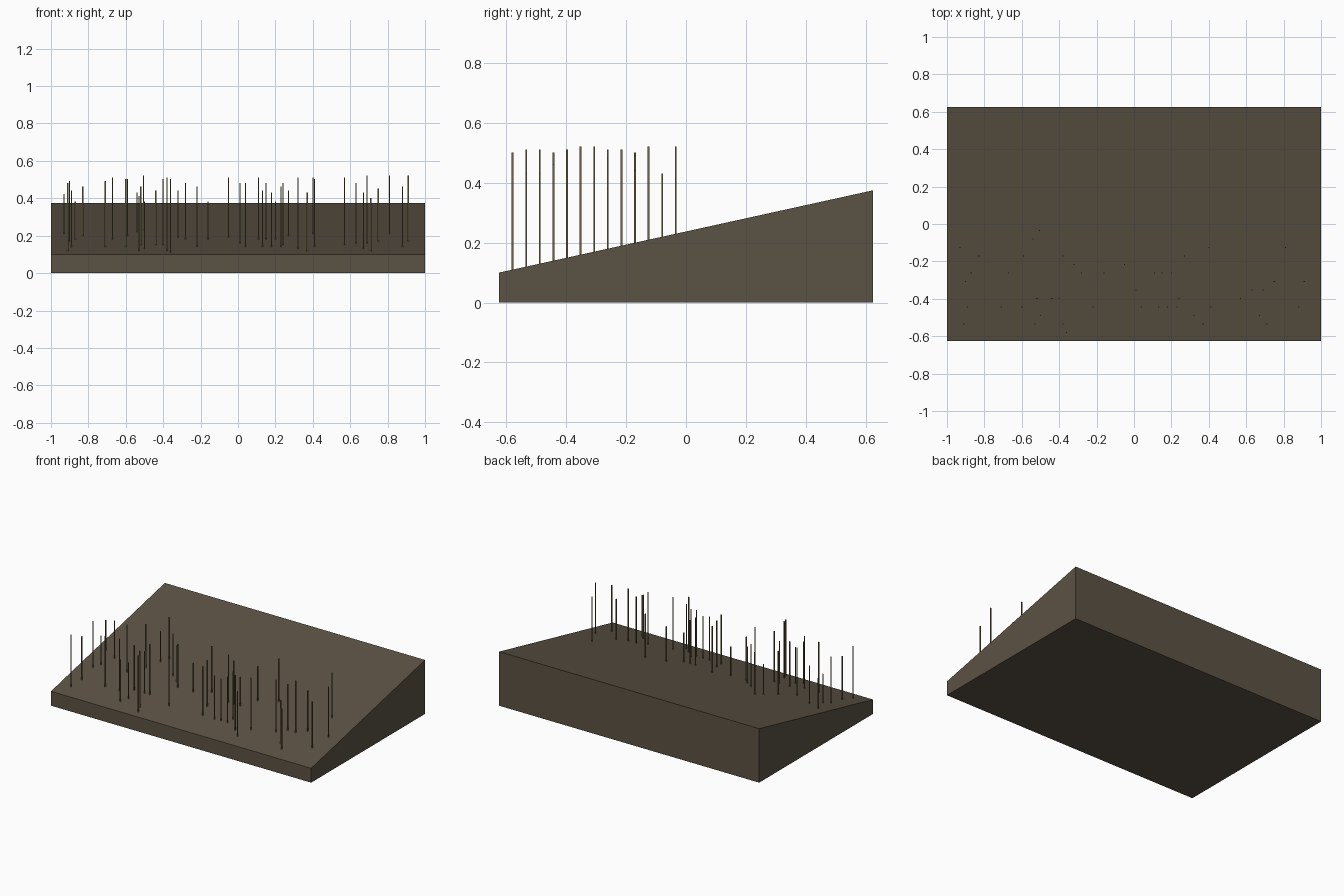
import bpy, bmesh

if "Cube" in bpy.data.objects:
    bpy.data.objects.remove(bpy.data.objects["Cube"])

FRONT, BACK = -0.625, 0.625
Z_FRONT, Z_BACK = 0.10, 0.375
SLOPE = (Z_BACK - Z_FRONT) / (BACK - FRONT)


def material(name, color):
    m = bpy.data.materials.new(name)
    m.diffuse_color = (*color, 1)
    m.use_nodes = True
    m.node_tree.nodes["Principled BSDF"].inputs["Base Color"].default_value = m.diffuse_color
    return m


def finish(name, bm, mat):
    bmesh.ops.recalc_face_normals(bm, faces=bm.faces)
    me = bpy.data.meshes.new(name)
    bm.to_mesh(me)
    bm.free()
    me.materials.append(mat)
    ob = bpy.data.objects.new(name, me)
    bpy.context.collection.objects.link(ob)


# Sloping bank: side profile extruded along x
bm = bmesh.new()
profile = [(FRONT, 0), (BACK, 0), (BACK, Z_BACK), (FRONT, Z_FRONT)]
face = bm.faces.new([bm.verts.new((-1, y, z)) for y, z in profile])
ext = bmesh.ops.extrude_face_region(bm, geom=[face])["geom"]
bmesh.ops.translate(bm, vec=(2, 0, 0),
                    verts=[v for v in ext if isinstance(v, bmesh.types.BMVert)])
if not face.is_valid or len(bm.faces) < 6:
    bm.faces.new([v for v in bm.verts if v.co.x < 0])
finish("sloping_bank", bm, material("mud", (0.105, 0.085, 0.058)))

# Reeds: x, height of the foot on the slope, height of the tip
reeds = [
    (-.93, .21, .42), (-.91, .12, .48), (-.90, .17, .49), (-.89, .14, .44),
    (-.87, .18, .38), (-.83, .20, .46), (-.71, .14, .49), (-.67, .18, .51),
    (-.60, .14, .50), (-.59, .20, .50), (-.54, .22, .43), (-.53, .12, .41),
    (-.52, .15, .46), (-.505, .23, .52), (-.50, .13, .38), (-.44, .15, .44),
    (-.40, .15, .50), (-.38, .12, .51), (-.38, .20, .49), (-.36, .11, .50),
    (-.32, .19, .44), (-.28, .18, .48), (-.22, .14, .46), (-.16, .18, .38),
    (-.05, .19, .51), (.01, .16, .48), (.04, .14, .48), (.11, .18, .51),
    (.13, .14, .44), (.15, .18, .48), (.18, .14, .43), (.20, .18, .38),
    (.23, .14, .46), (.24, .15, .48), (.27, .20, .44), (.32, .13, .51),
    (.37, .12, .43), (.40, .21, .51), (.41, .14, .50), (.57, .15, .51),
    (.63, .16, .48), (.67, .13, .43), (.69, .16, .52), (.71, .12, .40),
    (.75, .17, .45), (.81, .21, .52), (.88, .14, .46), (.91, .17, .52),
]
bm = bmesh.new()
for x, z0, z1 in reeds:
    y = FRONT + (z0 - Z_FRONT) / SLOPE
    verts = bmesh.ops.create_cube(bm, size=1)["verts"]
    bmesh.ops.scale(bm, vec=(0.006, 0.006, z1 - z0 + 0.004), verts=verts)
    bmesh.ops.translate(bm, vec=(x, y, (z0 + z1) / 2), verts=verts)
finish("reeds", bm, material("dry_reed", (0.16, 0.13, 0.06)))
